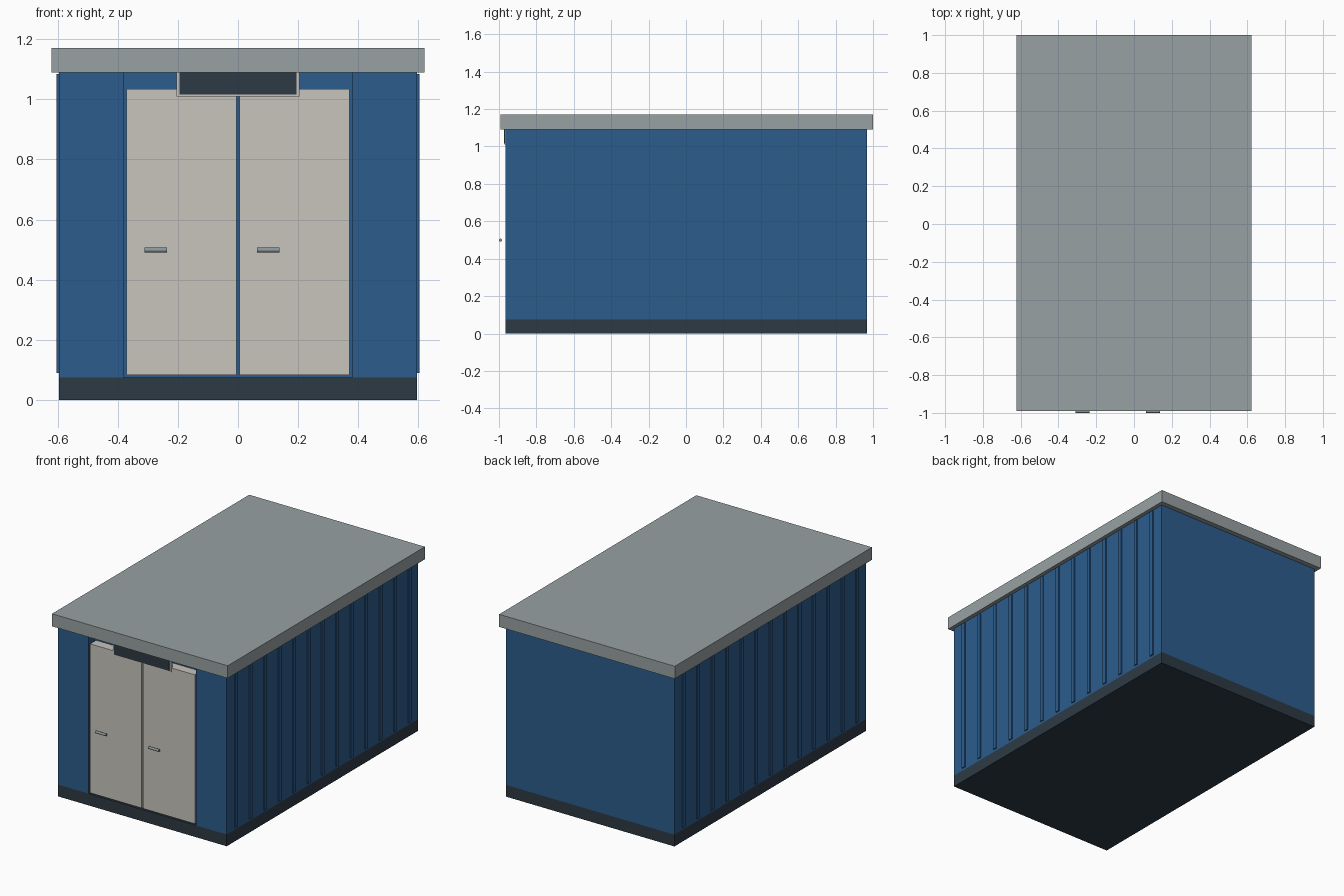
import bpy
import math

cube = bpy.data.objects.get("Cube")
if cube:
    bpy.data.objects.remove(cube, do_unlink=True)


def material(name, rgb):
    m = bpy.data.materials.new(name)
    m.use_nodes = True
    colour = (*rgb, 1.0)
    m.diffuse_color = colour
    m.node_tree.nodes["Principled BSDF"].inputs["Base Color"].default_value = colour
    return m


BLUE = material("blue wall paint", (0.025, 0.107, 0.262))
GREY = material("grey roof", (0.314, 0.356, 0.361))
CREAM = material("cream door paint", (0.578, 0.555, 0.509))
DARK = material("dark slate", (0.026, 0.042, 0.058))
STEEL = material("handle steel", (0.26, 0.31, 0.34))


def box(name, x, y, z, mat):
    """Box spanning the given (min, max) pairs."""
    spans = (x, y, z)
    bpy.ops.mesh.primitive_cube_add(size=1, location=[(a + b) / 2 for a, b in spans])
    ob = bpy.context.object
    ob.name = name
    ob.scale = [b - a for a, b in spans]
    bpy.ops.object.transform_apply(location=False, rotation=False, scale=True)
    ob.data.materials.append(mat)
    return ob


HALF = 0.596             # half width of the walls
FRONT, BACK = -0.965, 0.968
FLOOR, EAVE = 0.075, 1.09
OPENING = 0.38           # half width of the doorway
RECESS = FRONT + 0.06    # wall plane behind the doors

# Shell
box("base", (-HALF, HALF), (FRONT, BACK), (0, FLOOR), DARK)
box("body", (-HALF, HALF), (RECESS, BACK), (FLOOR, EAVE), BLUE)
box("roof", (-0.621, 0.621), (-0.991, 1.0), (EAVE, 1.17), GREY)

# Front wall panels, doors and handles, one per side
for side, label in ((-1, "right"), (1, "left")):
    box(f"front_panel_{label}", sorted((side * OPENING, side * HALF)),
        (FRONT, RECESS), (FLOOR, EAVE), BLUE)
    box(f"door_{label}", sorted((side * 0.005, side * 0.37)),
        (FRONT, RECESS), (0.083, 1.035), CREAM)

for label, x in (("right", -0.273), ("left", 0.101)):
    bpy.ops.mesh.primitive_cylinder_add(vertices=16, radius=0.008, depth=0.075,
                                        location=(x, -0.992, 0.499),
                                        rotation=(0, math.pi / 2, 0))
    handle = bpy.context.object
    handle.name = f"door_handle_{label}"
    handle.data.materials.append(STEEL)
    bpy.ops.object.shade_smooth_by_angle()

# Blank sign above the doors
box("sign_frame", (-0.204, 0.204), (FRONT - 0.005, FRONT + 0.01), (1.01, EAVE), CREAM)
box("sign_plate", (-0.194, 0.194), (FRONT - 0.008, FRONT - 0.004), (1.016, EAVE), DARK)

# Vertical ribs along both long walls
RIBS = 13
for side, label in ((-1, "right"), (1, "left")):
    for i in range(RIBS):
        y = -0.873 + i * 1.75 / (RIBS - 1)
        box(f"wall_rib_{label}_{i + 1}", sorted((side * (HALF - 0.004), side * 0.603)),
            (y - 0.013, y + 0.013), (0.09, 1.085), BLUE)
